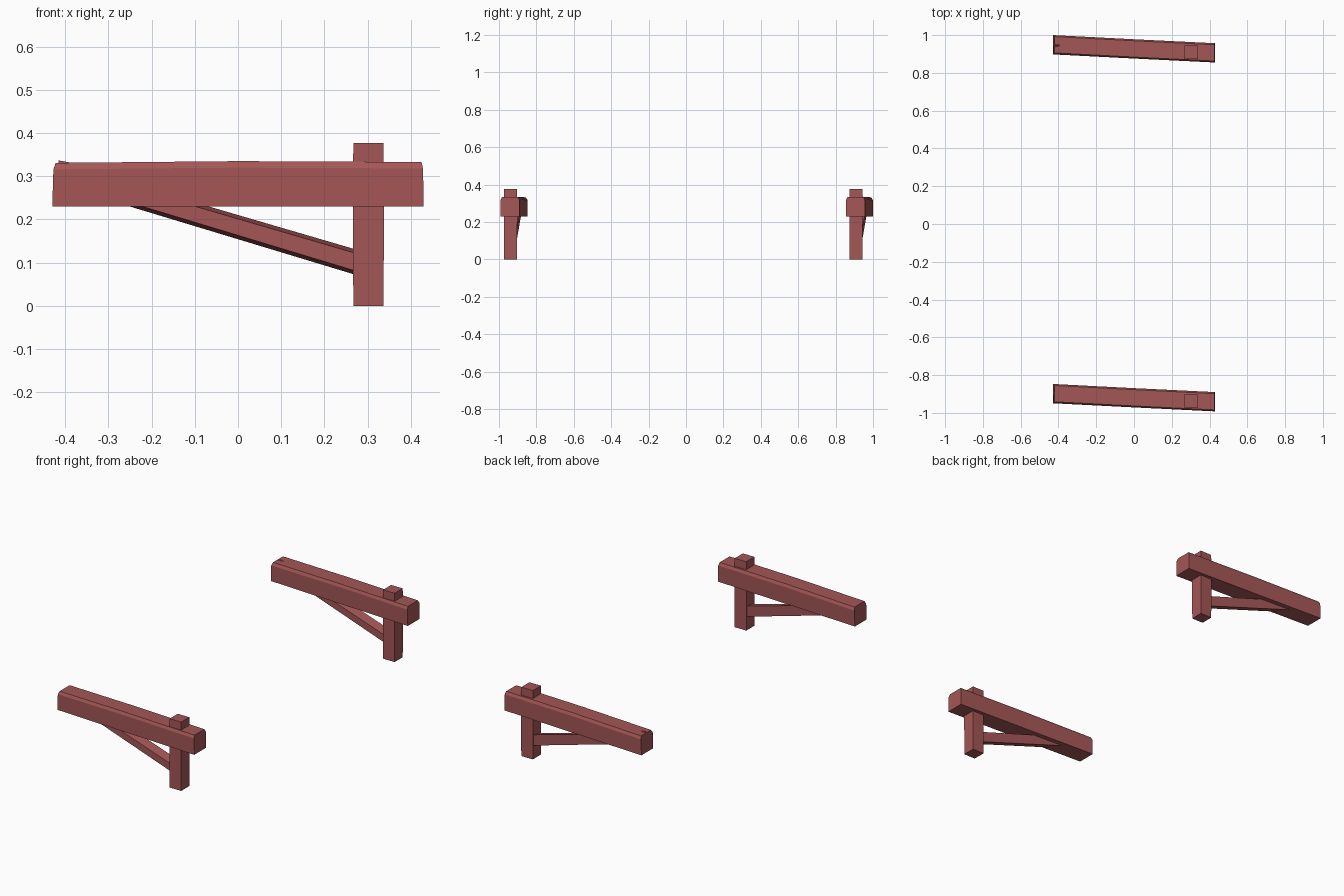
import bpy, bmesh

cube = bpy.data.objects.get("Cube")
if cube:
    bpy.data.objects.remove(cube, do_unlink=True)

wood = bpy.data.materials.new("red_brown_wood")
wood.use_nodes = True
colour = (0.37, 0.092, 0.092, 1)
wood.diffuse_color = colour
wood.node_tree.nodes["Principled BSDF"].inputs["Base Color"].default_value = colour


def loft(name, sections):
    """Join matching rings of points into a closed flat-shaded solid."""
    bm = bmesh.new()
    rings = [[bm.verts.new(p) for p in ring] for ring in sections]
    for a, b in zip(rings, rings[1:]):
        for i in range(len(a)):
            j = (i + 1) % len(a)
            bm.faces.new((a[i], a[j], b[j], b[i]))
    bm.faces.new(rings[0])
    bm.faces.new(rings[-1])
    bmesh.ops.recalc_face_normals(bm, faces=bm.faces[:])
    mesh = bpy.data.meshes.new(name)
    bm.to_mesh(mesh)
    bm.free()
    mesh.materials.append(wood)
    obj = bpy.data.objects.new(name, mesh)
    bpy.context.collection.objects.link(obj)
    return obj


def beam_section(x, lean, y, top):
    """Hewn timber section: chamfered upper edges, ends leaning at the top."""
    return [(x, y - 0.051, 0.23), (x, y + 0.051, 0.23),
            (x + lean / 3, y + 0.051, top - 0.015), (x + lean, y + 0.043, top),
            (x + lean, y - 0.043, top), (x + lean / 3, y - 0.051, top - 0.015)]


def brace_section(x, y, low, high):
    """Brace section, narrower on the front face."""
    return [(x, y - 0.025, low + 0.009), (x, y + 0.025, low),
            (x, y + 0.025, high), (x, y - 0.025, high - 0.009)]


def post_section(z, half, y):
    x = 0.302
    return [(x - half, y - half, z), (x + half, y - half, z),
            (x + half, y + half, z), (x - half, y + half, z)]


# Two matching brackets, each a skewed beam on a post with a diagonal brace
for side, y in (("back", 0.927), ("front", -0.92)):
    loft(side + "_beam", [beam_section(-0.43, 0.008, y + 0.022, 0.331),
                          beam_section(0, 0, y, 0.335),
                          beam_section(0.43, -0.005, y - 0.021, 0.333)])
    post_y = y - 0.018
    loft(side + "_post", [post_section(0, 0.035, post_y),
                          post_section(0.25, 0.036, post_y),
                          post_section(0.377, 0.035, post_y)])
    loft(side + "_brace", [brace_section(0.285, post_y + 0.002, 0.068, 0.127),
                           brace_section(-0.3, y + 0.015, 0.245, 0.298)])

# Small raised splinter at the end of the back beam
loft("beam_splinter", [[(-0.416, 0.93, 0.325), (-0.416, 0.96, 0.325), (-0.416, 0.945, 0.337)],
                       [(-0.385, 0.94, 0.325), (-0.385, 0.95, 0.325), (-0.385, 0.945, 0.331)]])
